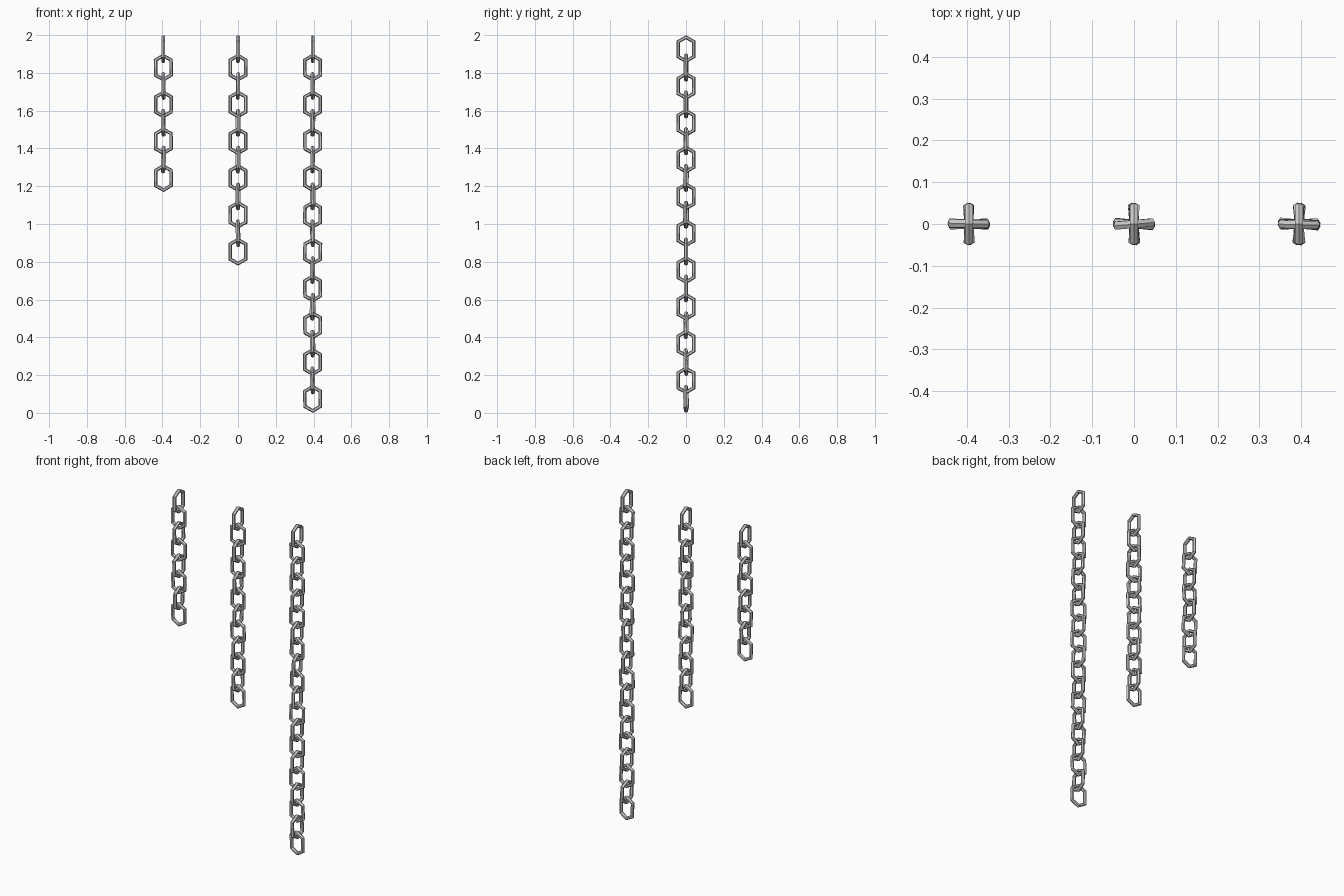
import bpy, bmesh, math, random
from mathutils import Vector, Matrix

if "Cube" in bpy.data.objects:
    bpy.data.objects.remove(bpy.data.objects["Cube"])

random.seed(4)
R_IN, R_OUT = 0.0092, 0.011   # wire radius in the link's plane / across it
SIDES = 6                     # wire cross-section sides
HEIGHT = 0.149                # outer link height
PITCH = (2 - HEIGHT) / 19
# hexagonal centre line of one link (across, up)
PATH = [(0, .0635), (.041, .040), (.041, -.040),
        (0, -.0635), (-.041, -.040), (-.041, .040)]


def add_link(bm, matrix):
    """Sweep a faceted wire round the hexagon with mitred corners."""
    n = len(PATH)
    rings = []
    for i in range(n):
        p = Vector(PATH[i])
        d0 = (p - Vector(PATH[i - 1])).normalized()
        d1 = (Vector(PATH[(i + 1) % n]) - p).normalized()
        t = (d0 + d1).normalized()
        out = Vector((-t.y, t.x)) / t.dot(d1)
        ring = []
        for k in range(SIDES):
            a = 2 * math.pi * k / SIDES
            q = p + out * R_IN * math.cos(a)
            ring.append(bm.verts.new(matrix @ Vector((q.x, R_OUT * math.sin(a), q.y))))
        rings.append(ring)
    for i in range(n):
        a, b = rings[i], rings[(i + 1) % n]
        for k in range(SIDES):
            m = (k + 1) % SIDES
            bm.faces.new((a[k], a[m], b[m], b[k]))


def chain(name, x, count):
    """Hanging chain of alternating links, each slightly out of true."""
    bm = bmesh.new()
    for i in range(count):
        z = 2 - HEIGHT / 2 - i * PITCH
        turn = 0 if i % 2 else 90
        j = [0, 0, 0] if i == 0 else [random.uniform(-w, w) for w in (1.5, 1.5, 7)]
        rot = (Matrix.Rotation(math.radians(turn + j[2]), 4, 'Z')
               @ Matrix.Rotation(math.radians(j[1]), 4, 'Y')
               @ Matrix.Rotation(math.radians(j[0]), 4, 'X'))
        add_link(bm, Matrix.Translation((x, 0, z)) @ rot)
    bmesh.ops.recalc_face_normals(bm, faces=bm.faces)
    me = bpy.data.meshes.new(name)
    bm.to_mesh(me)
    bm.free()
    bpy.context.collection.objects.link(bpy.data.objects.new(name, me))


# three chains of growing length
chain("short_chain", -0.395, 8)
chain("medium_chain", 0.0, 12)
chain("long_chain", 0.395, 20)
